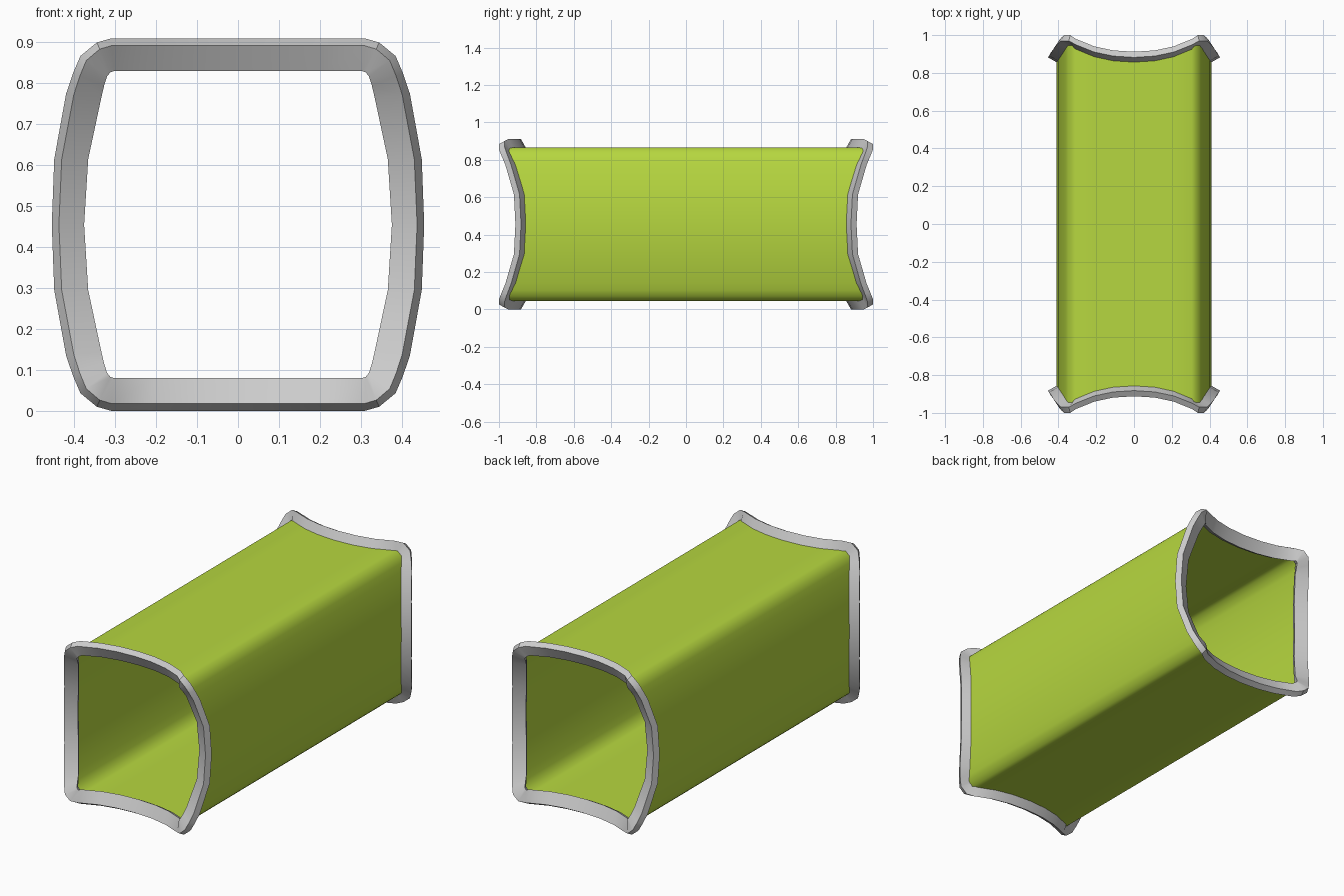
import bpy, bmesh

if "Cube" in bpy.data.objects:
    bpy.data.objects.remove(bpy.data.objects["Cube"])

ZC = 0.455  # height of the tunnel axis

# Quarter outline of the rim, top middle to side middle:
# outer x, outer z, inner x, inner z (from the axis), y of the front lip
QUARTER = [
    (0.000, .455, 0.000, .375, .912), (.110, .455, .110, .375, .919),
    (.210, .455, .207, .375, .940), (.310, .455, .303, .375, .980),
    (.345, .445, .312, .372, 1.00), (.385, .412, .320, .362, 1.00),
    (.403, .370, .327, .340, .985), (.420, .320, .334, .310, .966),
    (.449, .160, .366, .160, .920), (.455, 0.00, .376, 0.00, .912),
]


def full_loop():
    """Mirror the quarter outline into a closed loop."""
    right = QUARTER + [(a, -b, c, -d, y) for a, b, c, d, y in QUARTER[-2::-1]]
    left = [(-a, b, -c, d, y) for a, b, c, d, y in right[-2:0:-1]]
    return right + left


LOOP = full_loop()


def ring(t, dy, side):
    """Loop at fraction t from outer to inner outline, shifted dy from the lip."""
    return [(a + (c - a) * t, side * (y + dy), ZC + b + (d - b) * t)
            for a, b, c, d, y in LOOP]


def skin(name, rings, closed, angle):
    """Bridge successive rings with quads."""
    bm = bmesh.new()
    vs = [[bm.verts.new(p) for p in r] for r in rings]
    n = len(LOOP)
    for k in range(len(vs) if closed else len(vs) - 1):
        r0, r1 = vs[k], vs[(k + 1) % len(vs)]
        for i in range(n):
            j = (i + 1) % n
            bm.faces.new((r0[i], r0[j], r1[j], r1[i]))
    bmesh.ops.recalc_face_normals(bm, faces=bm.faces)
    me = bpy.data.meshes.new(name)
    bm.to_mesh(me)
    bm.free()
    ob = bpy.data.objects.new(name, me)
    bpy.context.collection.objects.link(ob)
    bpy.ops.object.select_all(action='DESELECT')
    ob.select_set(True)
    bpy.context.view_layer.objects.active = ob
    bpy.ops.object.shade_smooth_by_angle(angle=angle)
    return ob


# Flared rims: rectangular section swept round the curved opening
SECTION = [(.22, 0), (0, -.03), (.78, -.065), (1, -.033)]
for name, side in (("front_rim", -1), ("back_rim", 1)):
    skin(name, [ring(t, dy, side) for t, dy in SECTION], True, 0.6)

# Green tunnel wall, its ends buried in the rims
tube = skin("tunnel_tube", [ring(.56, -.035, -1), ring(.56, -.035, 1)], False, 1.0)
mat = bpy.data.materials.new("lime_green")
mat.diffuse_color = (0.47, 0.68, 0.05, 1)
mat.use_nodes = True
mat.node_tree.nodes["Principled BSDF"].inputs["Base Color"].default_value = mat.diffuse_color
tube.data.materials.append(mat)
